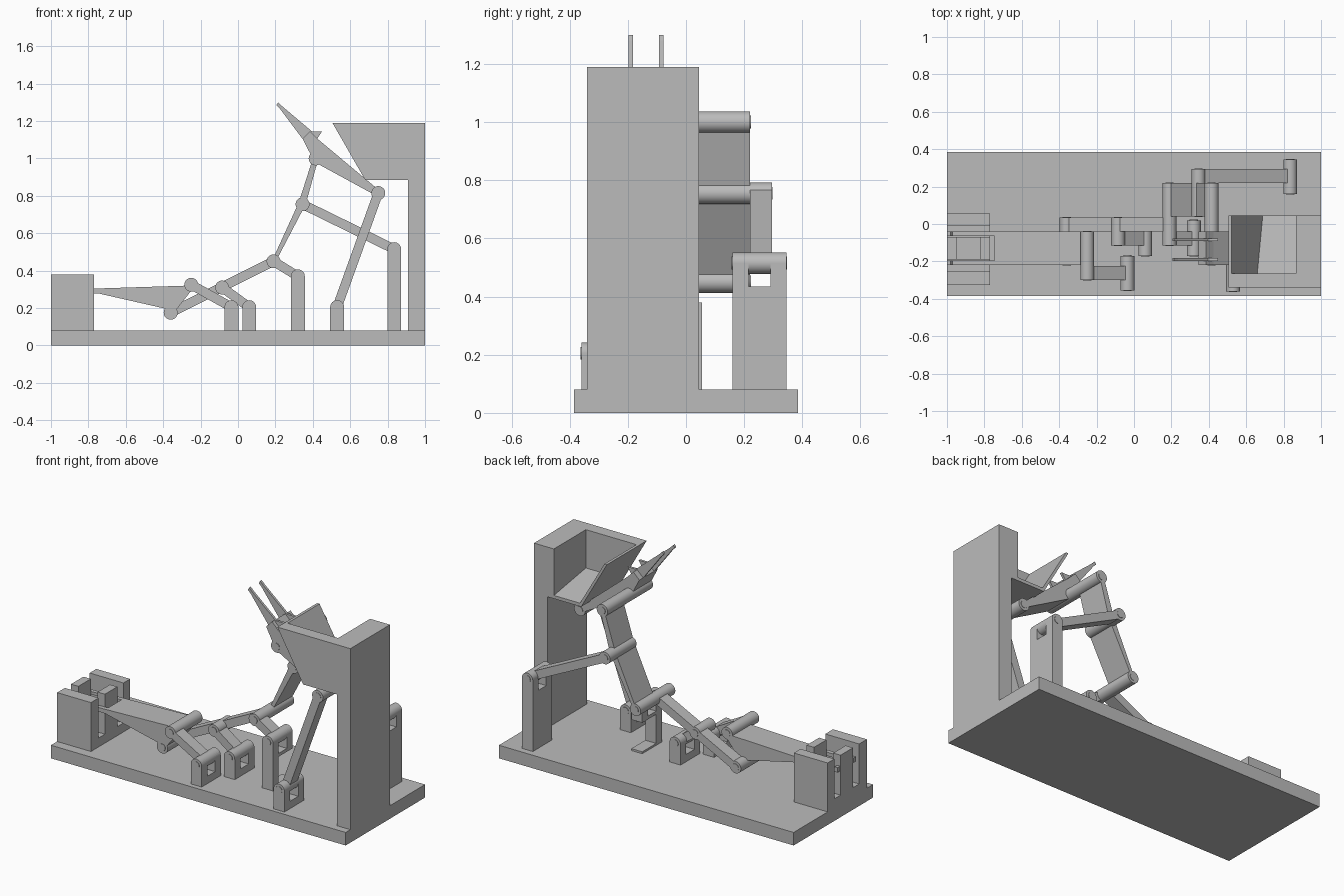
import bpy
import bmesh
from math import pi, cos, sin, hypot

if "Cube" in bpy.data.objects:
    bpy.data.objects.remove(bpy.data.objects["Cube"])

grey = bpy.data.materials.new("plain_grey")
grey.use_nodes = True
COLOUR = (0.5, 0.5, 0.5, 1)
grey.diffuse_color = COLOUR
grey.node_tree.nodes["Principled BSDF"].inputs["Base Color"].default_value = COLOUR
R = 0.037  # pivot radius


def finish(name, bm):
    bmesh.ops.recalc_face_normals(bm, faces=bm.faces)
    mesh = bpy.data.meshes.new(name)
    bm.to_mesh(mesh)
    bm.free()
    mesh.materials.append(grey)
    obj = bpy.data.objects.new(name, mesh)
    bpy.context.collection.objects.link(obj)
    return obj


def add_prism(bm, profile, y0, y1, smooth=False):
    """Extrude an x-z profile along y."""
    near = [bm.verts.new((x, y0, z)) for x, z in profile]
    far = [bm.verts.new((x, y1, z)) for x, z in profile]
    for cap in (near, far[::-1]):
        face = bm.faces.new(cap)
        for edge in face.edges:
            edge.smooth = not smooth
    n = len(profile)
    for i in range(n):
        j = (i + 1) % n
        face = bm.faces.new((near[i], far[i], far[j], near[j]))
        face.smooth = smooth


def prism(name, profile, *spans, smooth=False):
    bm = bmesh.new()
    for y0, y1 in spans:
        add_prism(bm, profile, y0, y1, smooth)
    return finish(name, bm)


def rect(x0, x1, z0, z1):
    return [(x0, z0), (x1, z0), (x1, z1), (x0, z1)]


def arc(x, z, r, start, end, n):
    return [(x + r * cos(start + (end - start) * i / n),
             z + r * sin(start + (end - start) * i / n)) for i in range(n)]


def axle(name, p, y0, y1):
    prism(name, arc(*p, R, 0, 2 * pi, 32), (y0, y1), smooth=True)
    prism(name + "_pin", arc(*p, 0.022, 0, 2 * pi, 24), (y0 - 0.003, y1 + 0.003), smooth=True)


def bar(name, a, b, y0, y1, half=0.025):
    dx, dz = b[0] - a[0], b[1] - a[1]
    length = hypot(dx, dz)
    nx, nz = -dz / length * half, dx / length * half
    prism(name, [(a[0] + nx, a[1] + nz), (a[0] - nx, a[1] - nz),
                 (b[0] - nx, b[1] - nz), (b[0] + nx, b[1] + nz)], (y0, y1))


def cheek_profile(p, z0):
    x, z = p
    return [(x - R, z0), (x + R, z0)] + arc(x, z, R, 0, pi, 16) + [(x - R, z)]


def post(name, p, y0, y1):
    """Forked post with rounded cheeks around a pivot."""
    x, z = p
    prism(name + "_cheeks", cheek_profile(p, z - 0.08), (y0, y0 + 0.055), (y1 - 0.055, y1))
    prism(name, rect(x - R, x + R, 0.08, z - 0.08), (y0, y1))


# Base plate
prism("base", rect(-1, 1, 0, 0.08), (-0.385, 0.385))

# Slotted receiving block
prism("block_foot", rect(-1, -0.77, 0.08, 0.135), (-0.325, 0.055))
prism("block_walls", rect(-1, -0.77, 0.135, 0.38), (-0.325, -0.25), (-0.01, 0.055))
prism("block_core", [(-1, 0.135), (-0.77, 0.135), (-0.77, 0.38), (-0.82, 0.38),
                     (-0.82, 0.27), (-0.95, 0.27), (-0.95, 0.38), (-1, 0.38)],
      (-0.19, -0.07))

# Pivot positions
tail, heel = (-0.36, 0.175), (-0.25, 0.325)
ground_a, ground_b = (-0.035, 0.205), (0.06, 0.205)
mid, elbow, ground_c = (-0.085, 0.31), (0.19, 0.45), (0.32, 0.37)
knee, wrist, hinge = (0.345, 0.755), (0.415, 1.0), (0.75, 0.815)
ground_d, ground_e = (0.53, 0.205), (0.835, 0.515)

# Axles
for name, p, y0, y1 in (
        ("tail", tail, -0.22, 0.035), ("heel", heel, -0.30, -0.04),
        ("ground_a", ground_a, -0.355, -0.17), ("ground_b", ground_b, -0.17, 0.02),
        ("mid", mid, -0.115, 0.035), ("elbow", elbow, -0.115, 0.22),
        ("ground_c", ground_c, -0.17, 0.02), ("knee", knee, 0.04, 0.295),
        ("wrist", wrist, -0.22, 0.22), ("hinge", hinge, -0.30, -0.04),
        ("ground_d", ground_d, -0.36, -0.17), ("ground_e", ground_e, 0.16, 0.345)):
    axle(name + "_axle", p, y0, y1)

# Linkage bars
bar("long_bar", tail, elbow, -0.04, 0.035)
bar("heel_bar", heel, ground_a, -0.30, -0.225)
bar("mid_bar", mid, ground_b, -0.115, -0.04)
bar("elbow_bar", elbow, ground_c, -0.115, -0.04)
bar("tall_bar", ground_d, hinge, -0.30, -0.225)
bar("knee_bar", knee, ground_e, 0.22, 0.295)
prism("arm_plate", [(0.183, 0.455), (0.20, 0.445), (0.362, 0.755), (0.43, 1.0),
                    (0.40, 1.0), (0.325, 0.765)], (0.04, 0.22))

# Posts
post("post_a", ground_a, -0.355, -0.17)
post("post_b", ground_b, -0.17, 0.02)
post("post_d", ground_d, -0.36, -0.17)
post("post_e", ground_e, 0.16, 0.345)

# Single-leg post on a foot plate
x, z = ground_c
prism("post_c_leg", cheek_profile(ground_c, 0.08), (-0.17, -0.115))
prism("post_c_cheek", cheek_profile(ground_c, z - 0.08), (-0.035, 0.02))
prism("post_c_bridge", rect(x - R, x + R, z - 0.10, z - 0.08), (-0.115, 0.02))
prism("post_c_foot", rect(x - R, x + R, 0.08, 0.092), (-0.115, 0.02))

# Lower fork
prism("lower_fork", [(-0.745, 0.305), (-0.745, 0.278), (-0.38, 0.195), (-0.35, 0.165),
                     (-0.225, 0.325), (-0.27, 0.32)], (-0.22, -0.04))
prism("lower_tines", [(-0.745, 0.305), (-0.97, 0.30), (-0.98, 0.315), (-1, 0.315),
                      (-1, 0.285), (-0.745, 0.278)], (-0.22, -0.195), (-0.065, -0.04))

# Upper fork
prism("upper_fork", [(0.345, 1.105), (0.385, 1.145), (0.425, 1.105), (0.76, 0.825),
                     (0.74, 0.80), (0.41, 0.98)], (-0.22, -0.04))
prism("upper_tines", [(0.345, 1.105), (0.225, 1.265), (0.205, 1.285), (0.215, 1.30),
                      (0.235, 1.28), (0.395, 1.145), (0.45, 1.145), (0.42, 1.10)],
      (-0.198, -0.183), (-0.092, -0.077))

# Tower column and open hopper
BACK, INNER, FRONT = -0.34, -0.265, 0.045
prism("tower_column", rect(0.91, 1, 0.08, 0.885), (BACK, FRONT))
prism("hopper_end_wall", rect(0.865, 1, 0.885, 1.19), (INNER, FRONT))
prism("hopper_side_wall", [(0.505, 1.19), (0.68, 0.885), (1, 0.885), (1, 1.19)],
      (BACK, INNER))
prism("hopper_slope", [(0.505, 1.19), (0.68, 0.885), (0.70, 0.885), (0.522, 1.19)],
      (INNER, FRONT))

# Tilted hopper floor
bm = bmesh.new()
for y, z, left in ((FRONT, 0.905, 0.68), (INNER, 0.955, 0.65)):
    for p in ((0.69, y, 0.885), (0.865, y, 0.885), (0.865, y, z), (left, y, z)):
        bm.verts.new(p)
bmesh.ops.convex_hull(bm, input=bm.verts)
finish("hopper_floor", bm)
